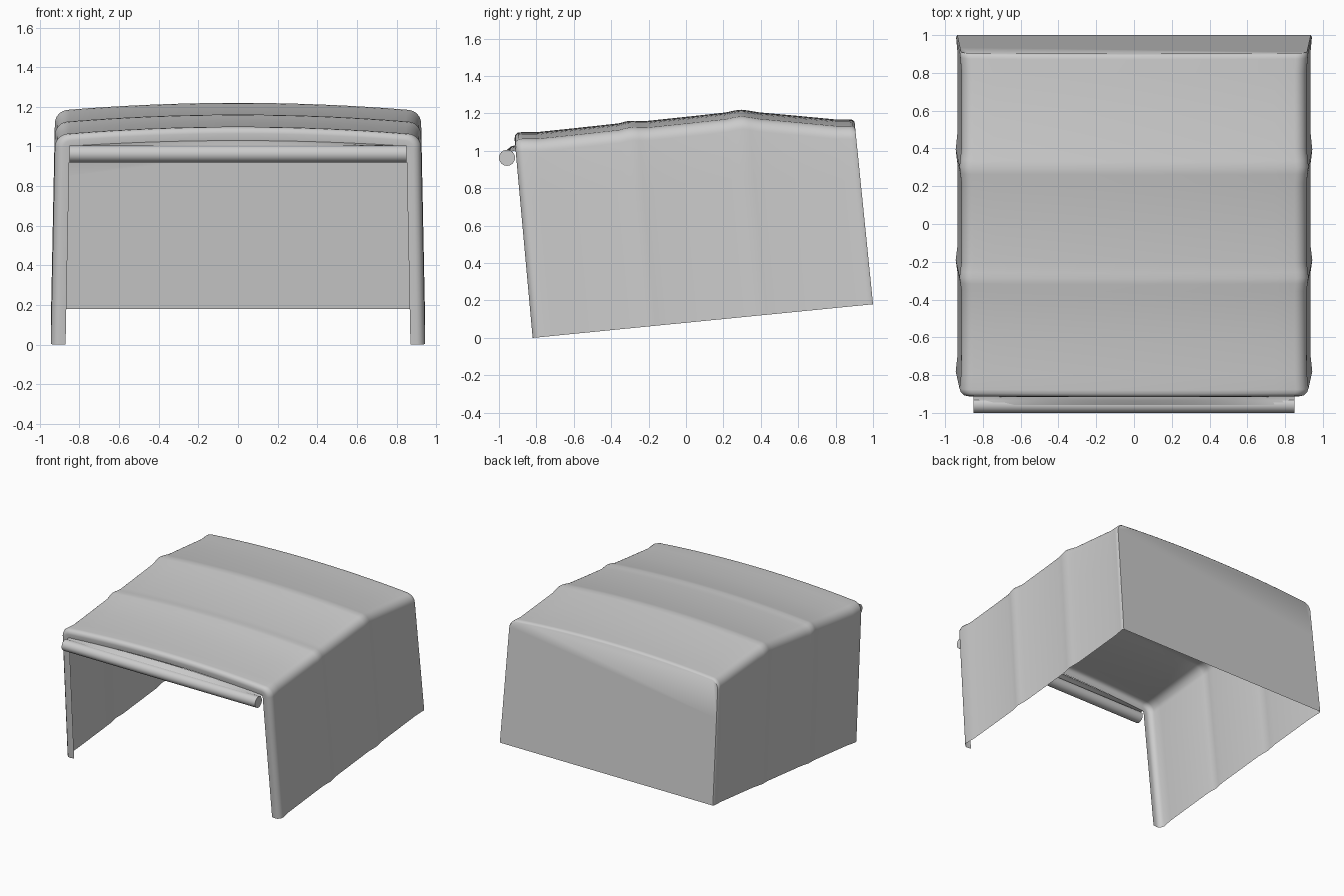
import bpy, bmesh, math

if "Cube" in bpy.data.objects:
    bpy.data.objects.remove(bpy.data.objects["Cube"])

fabric = bpy.data.materials.new("grey fabric")
fabric.use_nodes = True
grey = (0.6, 0.6, 0.6, 1)
fabric.diffuse_color = grey
fabric.node_tree.nodes["Principled BSDF"].inputs["Base Color"].default_value = grey


def finish(name, bm, angle):
    bmesh.ops.recalc_face_normals(bm, faces=bm.faces)
    mesh = bpy.data.meshes.new(name)
    bm.to_mesh(mesh)
    bm.free()
    mesh.materials.append(fabric)
    ob = bpy.data.objects.new(name, mesh)
    bpy.context.collection.objects.link(ob)
    bpy.ops.object.select_all(action='DESELECT')
    ob.select_set(True)
    bpy.context.view_layer.objects.active = ob
    bpy.ops.object.shade_smooth_by_angle(angle=math.radians(angle))
    return ob


LEAN, ARCH = 0.10, 0.035


def section(y_top, z_top, inset, bulge, radius):
    """Arched cross-section leaning back towards its foot."""
    z_foot = 0.0989 * (y_top + LEAN + 0.82)
    foot, shoulder = 0.934 + bulge - inset, 0.914 + bulge - inset
    crown = z_top - inset
    cz = crown - ARCH - radius
    half = [(foot + (shoulder - foot) * i / 4, z_foot + (cz - z_foot) * i / 4) for i in range(4)]
    for i in range(9):
        a = math.radians(86) * i / 8
        half.append((shoulder - radius + radius * math.cos(a), cz + radius * math.sin(a)))
    edge = half[-1][0]
    for i in range(1, 9):
        x = edge * (1 - i / 8)
        half.append((x, crown - ARCH * (x / edge) ** 2))
    outline = half + [(-x, z) for x, z in half[-2::-1]]
    return [(x, y_top + LEAN * (1 - (z - z_foot) / (z_top - z_foot)), z) for x, z in outline]


# Stations from the front lip to the back: top y, top z, inset, rib bulge, corner radius
stations = [
    (-0.915, 1.10, 0.07, 0.006, 0.015),
    (-0.92, 1.10, 0.035, 0.004, 0.04),
    (-0.915, 1.10, 0.015, 0.003, 0.06),
    (-0.90, 1.10, 0.003, 0.006, 0.07),
    (-0.88, 1.10, 0, 0.010, 0.07),
    (-0.80, 1.10, 0, 0.001, 0.07),
    (-0.58, 1.123, 0, 0, 0.07),
    (-0.36, 1.147, 0, 0, 0.07),
    (-0.32, 1.158, 0, 0.006, 0.07),
    (-0.29, 1.161, 0, 0.010, 0.07),
    (-0.26, 1.160, 0, 0.006, 0.07),
    (-0.21, 1.160, 0, 0, 0.07),
    (0.0, 1.182, 0, 0, 0.07),
    (0.21, 1.205, 0, 0, 0.07),
    (0.26, 1.216, 0, 0.006, 0.07),
    (0.295, 1.22, 0, 0.010, 0.07),
    (0.33, 1.216, 0, 0.006, 0.07),
    (0.39, 1.206, 0, 0, 0.07),
    (0.60, 1.187, 0, 0, 0.07),
    (0.80, 1.168, 0, 0, 0.07),
    (0.87, 1.168, 0, 0.006, 0.07),
    (0.89, 1.168, 0.002, 0.010, 0.07),
    (0.90, 1.168, 0.012, 0.014, 0.06),
]

# Canopy shell: front lip, walls, ribbed roof and flat back panel, open underneath
bm = bmesh.new()
rings = [[bm.verts.new(p) for p in section(*s)] for s in stations]
for a, b in zip(rings, rings[1:]):
    for i in range(len(a) - 1):
        bm.faces.new((a[i], a[i + 1], b[i + 1], b[i]))
bm.faces.new(rings[-1])
finish("canopy", bm, 50)

# Rolled-up door under the front lip, closed at both ends
R, ROLL_Y, ROLL_Z, HALF = 0.043, -0.957, 0.963, 0.85
bm = bmesh.new()
ends = []
for x in (-HALF, HALF):
    ends.append([bm.verts.new((x, ROLL_Y + R * math.cos(k * math.tau / 24),
                               ROLL_Z + R * math.sin(k * math.tau / 24))) for k in range(24)])
for k in range(24):
    n = (k + 1) % 24
    bm.faces.new((ends[0][k], ends[0][n], ends[1][n], ends[1][k]))
for ring in ends:
    bm.faces.new(ring)
finish("door_roll", bm, 40)

# Flap joining the roll to the arched lip
bm = bmesh.new()
rows = []
for i in range(17):
    x = HALF * (i / 8 - 1)
    lip = 1.03 - ARCH * 0.8 * (x / HALF) ** 2
    path = [(-0.912, lip), (-0.935, lip - 0.006), (ROLL_Y, ROLL_Z + R), (ROLL_Y - R * 0.7, ROLL_Z + R * 0.72)]
    rows.append([bm.verts.new((x, y, z)) for y, z in path])
for a, b in zip(rows, rows[1:]):
    for i in range(len(a) - 1):
        bm.faces.new((a[i], a[i + 1], b[i + 1], b[i]))
finish("door_flap", bm, 60)
